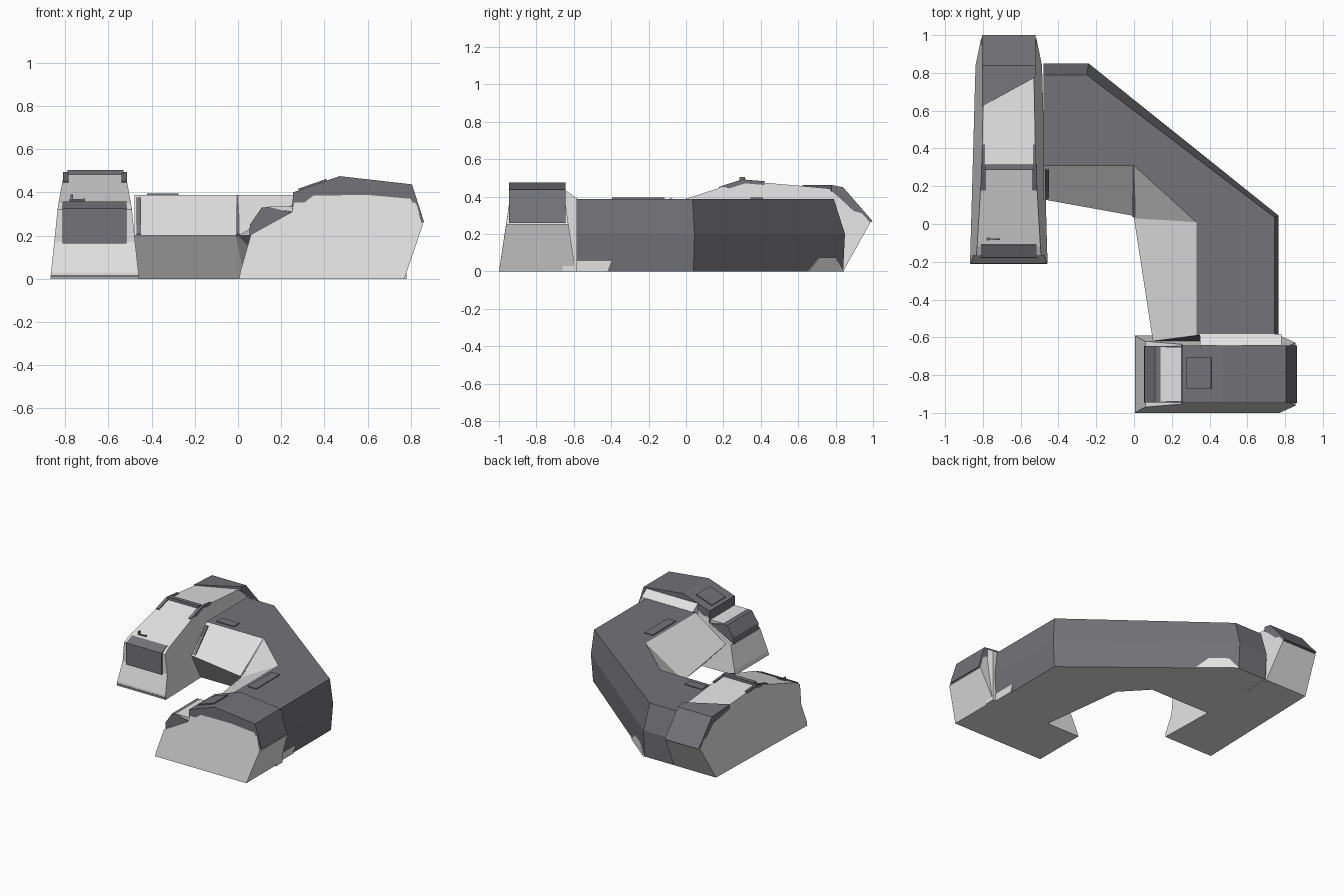
import bpy, bmesh, math
from mathutils import Vector, Matrix

if "Cube" in bpy.data.objects:
    bpy.data.objects.remove(bpy.data.objects["Cube"])


def material(name, rgb):
    m = bpy.data.materials.new(name)
    m.diffuse_color = (*rgb, 1)
    m.use_nodes = True
    m.node_tree.nodes["Principled BSDF"].inputs["Base Color"].default_value = m.diffuse_color
    return m


DARK = material("dark grey plating", (0.172, 0.17, 0.187))
LIGHT = material("light grey hull", (0.76, 0.76, 0.76))


def finish(name, bm):
    bmesh.ops.recalc_face_normals(bm, faces=bm.faces)
    me = bpy.data.meshes.new(name)
    bm.to_mesh(me)
    bm.free()
    me.materials.append(DARK)
    me.materials.append(LIGHT)
    ob = bpy.data.objects.new(name, me)
    bpy.context.collection.objects.link(ob)
    return ob


def block(name, a, b, w, t, mat=0):
    """Rectangular bar from a to b, w wide and t thick."""
    a, b = Vector(a), Vector(b)
    bm = bmesh.new()
    d = b - a
    x = d.normalized()
    y = Vector((0, 0, 1)).cross(x)
    y = y.normalized() if y.length > 0.01 else Vector((0, 1, 0))
    rot = Matrix((x, y, x.cross(y))).transposed().to_4x4()
    size = Matrix.Diagonal((d.length, w, t, 1))
    bmesh.ops.create_cube(bm, size=1, matrix=Matrix.Translation((a + b) / 2) @ rot @ size)
    for f in bm.faces:
        f.material_index = mat
    return finish(name, bm)


def slab(name, profile, place, half, mat):
    """Profile (length, height) given a width that narrows linearly."""
    bm = bmesh.new()
    sides = [[bm.verts.new(place(u, s * half(u, z), z)) for u, z in profile] for s in (-1, 1)]
    bm.faces.new(sides[0])
    bm.faces.new(sides[1][::-1])
    n = len(profile)
    for i in range(n):
        j = (i + 1) % n
        bm.faces.new((sides[0][i], sides[0][j], sides[1][j], sides[1][i]))
    for f in bm.faces:
        f.material_index = mat
    return finish(name, bm)


# Bent main body: bottom, waist and roof rings of eight points
rings = [
    (0.0, [(-.48, .23), (.03, .23), (.2, .05), (.28, -.59), (.75, -.59), (.75, .04), (-.24, .84), (-.48, .84)]),
    (0.2, [(-.48, .13), (-.01, .045), (.0, .03), (.1, -.62), (.765, -.62), (.765, .045), (-.24, .85), (-.48, .85)]),
    (0.388, [(-.48, .31), (0, .31), (.33, .01), (.33, -.59), (.745, -.59), (.745, .035), (-.25, .79), (-.48, .79)]),
]
bm = bmesh.new()
rv = [[bm.verts.new((x, y, z)) for x, y in pts] for z, pts in rings]
bm.faces.new(rv[0][::-1]).material_index = 1       # light underside
bm.faces.new(rv[2])
for lo, hi in zip(rv, rv[1:]):
    for i in range(8):
        j = (i + 1) % 8
        f = bm.faces.new((lo[i], lo[j], hi[j], hi[i]))
        f.material_index = 1 if i < 3 else 0      # inner walls are light
finish("bent_main_body", bm)

# Light patches low on the outer walls
wall, out = Vector((.778, -.628, 0)), Vector((.628, .778, 0))
slab("diagonal_wall_patch", [(.0, 0), (.3, 0), (.21, .075), (.07, .075)],
     lambda u, v, z: Vector((-.24, .84, z)) + wall * u + out * (v + .004), lambda u, z: .004, 1)
slab("right_wall_patch", [(-.59, 0), (-.42, 0), (-.4, .055), (-.59, .055)],
     lambda u, v, z: (.753 + v, u, z), lambda u, z: .004, 1)

# Right pod, lying along x
R = lambda u, v, z: (u, -.795 + v, z)
hr = lambda u, z: .205 - .15 * z - .012 * max(0, u - .8)
cap = lambda u, z: .149
slab("right_pod_hull", [(.005, 0), (.77, 0), (.855, .25), (.8, .425), (.47, .465), (.27, .39),
                        (.25, .31), (.06, .205), (.01, .03)], R, hr, 1)
slab("right_pod_roof", [(.25, .31), (.255, .4), (.47, .475), (.805, .437), (.862, .26),
                        (.84, .26), (.8, .37), (.6, .388), (.35, .385)], R, lambda u, z: .152, 0)
slab("right_pod_nose", [(.052, .2), (.055, .25), (.11, .33), (.145, .332), (.25, .305), (.2, .28)], R, cap, 0)
slab("right_pod_nose_step", [(.14, .325), (.14, .334), (.256, .334), (.256, .31)], R,
     lambda u, z: .145, 1)
slab("right_pod_back_fairing", [(-.66, 0), (-.582, 0), (-.582, .39), (-.65, .437)],
     lambda u, v, z: (.565 + v, u, z), lambda u, z: .215, 1)

# Left pod, lying along y
L = lambda u, v, z: (-.663 + v, u, z)
hl = lambda u, z: .205 - .1 * z - .028 * (u + .2)
slab("left_pod_hull", [(-.21, 0), (.84, 0), (.985, .26), (.83, .438), (.3, .485), (-.12, .35),
                       (-.17, .32), (-.165, .17), (-.21, .03)], L, hl, 1)
# Tail plate with a slanted front edge
slab("left_pod_tail_plate", [(.7, .458), (.84, .446), (1.0, .262), (.96, .26), (.82, .39), (.7, .425)],
     lambda u, v, z: L(u + (.55 * v if u < .75 else 0), v, z + .004), lambda u, z: .142, 0)
slab("left_pod_nose_plate", [(-.11, .357), (-.178, .326), (-.18, .163), (-.14, .163), (-.1, .32)],
     L, lambda u, z: .148, 0)

# Windscreen frame of the left pod
block("frame_cross_bar", (-.79, .3, .493), (-.53, .3, .493), .03, .022)
for x, side in ((-.797, "left"), (-.527, "right")):
    block("frame_post_" + side, (x, .31, .482), (x, .18, .44), .025, .025)
    block("frame_rail_" + side, (x, .3, .482), (x, .42, .472), .018, .02)
block("small_mast", (-.77, -.08, .34), (-.77, -.08, .39), .015, .012)
block("small_mast_arm", (-.78, -.08, .36), (-.71, -.08, .365), .012, .012)

# Base trims and wall posts at the joints
block("left_base_trim", (-.865, -.205, .012), (-.46, -.205, .012), .012, .012)
block("joint_post_left", (-.46, .29, .37), (-.46, .14, .2), .02, .02)
block("joint_post_inner", (0, .31, .38), (0, .04, .2), .015, .015)


# Raised hatches: thin plates
def hatch(name, x0, x1, y, w, z0, z1=None):
    block(name, (x0, y, z0), (x1, y, z0 if z1 is None else z1), w, .008)


hatch("left_roof_hatch", -.42, -.275, .378, .065, .39)
hatch("right_roof_hatch", .36, .43, -.255, .28, .39)
hatch("right_pod_hatch", .28, .41, -.79, .165, .413, .458)
